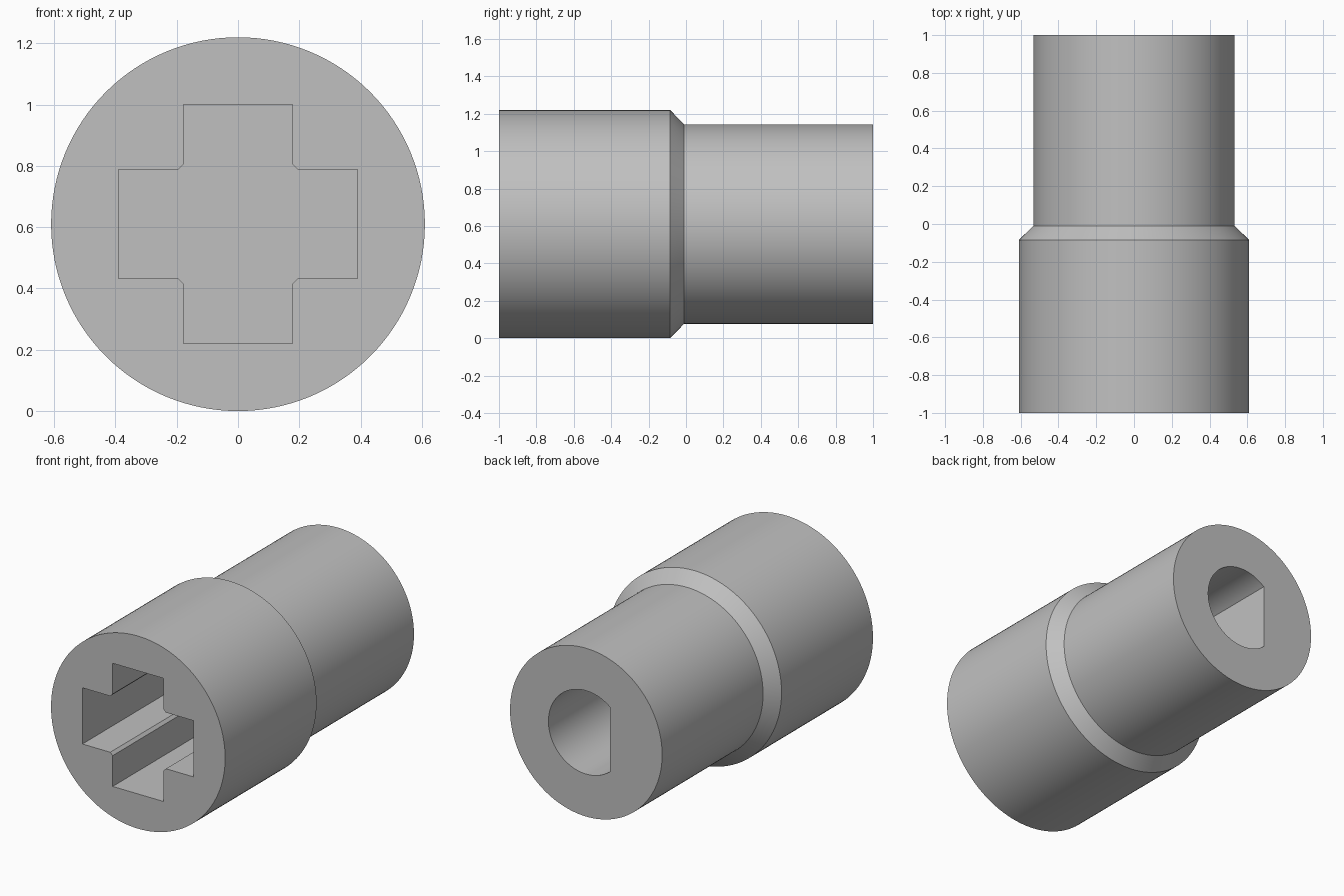
import bpy
import bmesh
from math import sin, cos, acos, pi, tau

cube = bpy.data.objects.get("Cube")
if cube:
    bpy.data.objects.remove(cube, do_unlink=True)

R = 0.61            # large radius, also the height of the axis
SEGMENTS = 128

grey = bpy.data.materials.new("plain grey")
grey.use_nodes = True
colour = (0.53, 0.53, 0.53, 1)
grey.diffuse_color = colour
grey.node_tree.nodes["Principled BSDF"].inputs["Base Color"].default_value = colour


def add_object(name, bm):
    bmesh.ops.recalc_face_normals(bm, faces=bm.faces)
    mesh = bpy.data.meshes.new(name)
    bm.to_mesh(mesh)
    bm.free()
    mesh.materials.append(grey)
    obj = bpy.data.objects.new(name, mesh)
    bpy.context.collection.objects.link(obj)
    return obj


def lathe(name, profile):
    """Turn (y, radius) points around the axis and cap both ends."""
    bm = bmesh.new()
    rings = [[bm.verts.new((r * sin(tau * i / SEGMENTS), y, R + r * cos(tau * i / SEGMENTS)))
              for i in range(SEGMENTS)] for y, r in profile]
    for a, b in zip(rings, rings[1:]):
        for i in range(SEGMENTS):
            j = (i + 1) % SEGMENTS
            bm.faces.new((a[i], a[j], b[j], b[i]))
    bm.faces.new(rings[0])
    bm.faces.new(rings[-1])
    return add_object(name, bm)


def prism(name, outline, y0, y1):
    """Extrude an (x, z) outline along y."""
    bm = bmesh.new()
    face = bm.faces.new([bm.verts.new((x, y0, R + z)) for x, z in outline])
    new = bmesh.ops.extrude_face_region(bm, geom=[face], use_keep_orig=True)["geom"]
    bmesh.ops.translate(bm, vec=(0, y1 - y0, 0),
                        verts=[v for v in new if isinstance(v, bmesh.types.BMVert)])
    return add_object(name, bm)


# Stepped sleeve with a chamfered shoulder
sleeve = lathe("coupling_sleeve", [(-1, R), (-0.085, R), (-0.01, 0.533), (1, 0.533)])

# Cross socket: one chamfered corner, repeated by quarter turns
corner = [(0.39, 0.178), (0.195, 0.178), (0.178, 0.195), (0.178, 0.39)]
cross = []
for _ in range(4):
    cross += corner
    corner = [(-z, x) for x, z in corner]

# Round bore with a flat on the right-hand (-x) side
bore, flat = 0.264, 0.167
half = pi - acos(flat / bore)
d_shape = [(bore * cos(t), bore * sin(t))
           for t in (-half + 2 * half * i / 80 for i in range(81))]

cutters = [prism("cross_socket_cutter", cross, -1.1, -0.08),
           prism("flatted_bore_cutter", d_shape, 0.08, 1.1)]

# Cut both sockets, then drop the cutters
for cutter in cutters:
    cutter.hide_render = True
    mod = sleeve.modifiers.new("socket", 'BOOLEAN')
    mod.operation = 'DIFFERENCE'
    mod.solver = 'EXACT'
    mod.object = cutter
bpy.ops.object.select_all(action='DESELECT')
sleeve.select_set(True)
bpy.context.view_layer.objects.active = sleeve
for mod in list(sleeve.modifiers):
    bpy.ops.object.modifier_apply(modifier=mod.name)
for cutter in cutters:
    bpy.data.objects.remove(cutter, do_unlink=True)

bpy.ops.object.shade_smooth_by_angle(angle=pi / 6)
